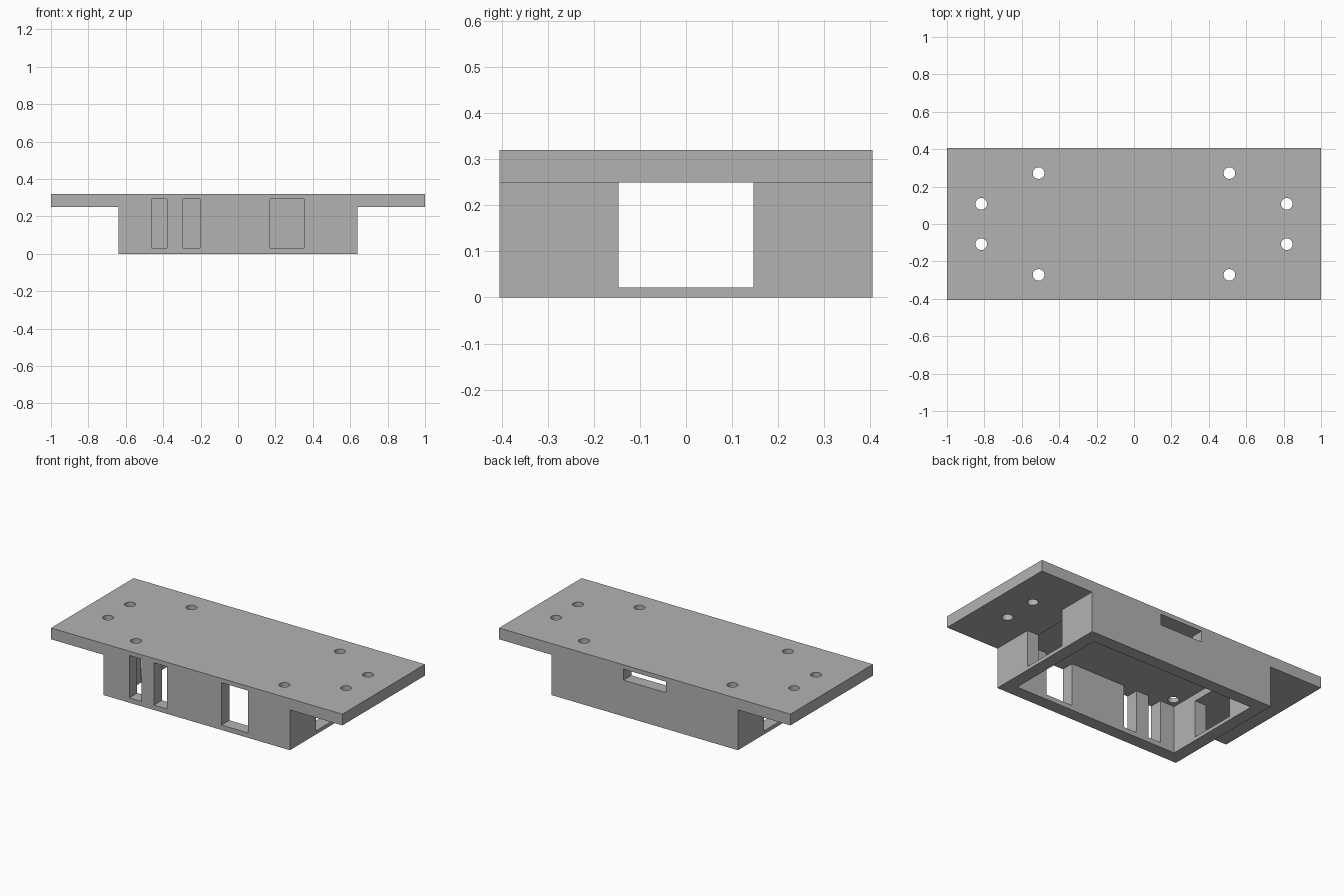
import bpy, bmesh
from mathutils import Matrix

cube = bpy.data.objects.get("Cube")
if cube:
    bpy.data.objects.remove(cube, do_unlink=True)

# Overall dimensions
HALF_L, HALF_D, HALF_BOX = 1.0, 0.405, 0.64
TOP, PLATE_Z, CEILING = 0.32, 0.25, 0.293
WALL = 0.078

grey = bpy.data.materials.new("mid grey")
grey.use_nodes = True
grey.diffuse_color = (0.45, 0.45, 0.45, 1)
grey.node_tree.nodes["Principled BSDF"].inputs["Base Color"].default_value = grey.diffuse_color


def add_object(name, bm):
    bmesh.ops.recalc_face_normals(bm, faces=bm.faces)
    mesh = bpy.data.meshes.new(name)
    bm.to_mesh(mesh)
    bm.free()
    mesh.materials.append(grey)
    obj = bpy.data.objects.new(name, mesh)
    bpy.context.collection.objects.link(obj)
    return obj


def box(name, x, y, z):
    bm = bmesh.new()
    size = [b - a for a, b in (x, y, z)]
    centre = [(a + b) / 2 for a, b in (x, y, z)]
    bmesh.ops.create_cube(bm, size=1, matrix=Matrix.Translation(centre) @ Matrix.Diagonal((*size, 1)))
    return add_object(name, bm)


def peg(name, x, y):
    bm = bmesh.new()
    bmesh.ops.create_cone(bm, cap_ends=True, segments=32, radius1=0.031, radius2=0.031,
                          depth=0.3, matrix=Matrix.Translation((x, y, TOP)))
    return add_object(name, bm)


def cut(target, cutter):
    cutter.hide_render = True
    mod = target.modifiers.new("cut", 'BOOLEAN')
    mod.operation = 'DIFFERENCE'
    mod.solver = 'EXACT'
    mod.object = cutter
    bpy.context.view_layer.objects.active = target
    bpy.ops.object.modifier_apply(modifier=mod.name)
    bpy.data.objects.remove(cutter, do_unlink=True)


# Flanged housing: T-shaped profile extruded front to back
half = [(HALF_BOX, 0), (HALF_BOX, PLATE_Z), (HALF_L, PLATE_Z), (HALF_L, TOP)]
profile = half + [(-x, z) for x, z in reversed(half)]
bm = bmesh.new()
face = bm.faces.new([bm.verts.new((x, -HALF_D, z)) for x, z in profile])
ext = bmesh.ops.extrude_face_region(bm, geom=[face])
bmesh.ops.translate(bm, vec=(0, 2 * HALF_D, 0),
                    verts=[v for v in ext["geom"] if isinstance(v, bmesh.types.BMVert)])
housing = add_object("flanged_housing", bm)

# Cavity open at the bottom
in_x, in_y = HALF_BOX - WALL, HALF_D - WALL
cut(housing, box("cavity", (-in_x, in_x), (-in_y, in_y), (-0.1, CEILING)))

# Front windows
for x in ((-0.463, -0.38), (-0.293, -0.203), (0.17, 0.353)):
    cut(housing, box("front_window", x, (-0.5, -0.25), (0.03, CEILING)))

# Slot in the back wall
cut(housing, box("back_slot", (-0.145, 0.145), (0.25, 0.5), (0.225, CEILING)))

# Openings in both end walls
for side in (-1, 1):
    x = sorted((side * 0.5, side * 0.8))
    cut(housing, box("end_opening", x, (-0.147, 0.147), (0.022, PLATE_Z)))

# Screw holes through the plate
for sx in (-1, 1):
    for sy in (-1, 1):
        for x, y in ((0.51, 0.272), (0.817, 0.108)):
            cut(housing, peg("screw_hole", sx * x, sy * y))

# Smooth hole walls, sharp box edges
housing.select_set(True)
bpy.context.view_layer.objects.active = housing
bpy.ops.object.shade_smooth_by_angle()
